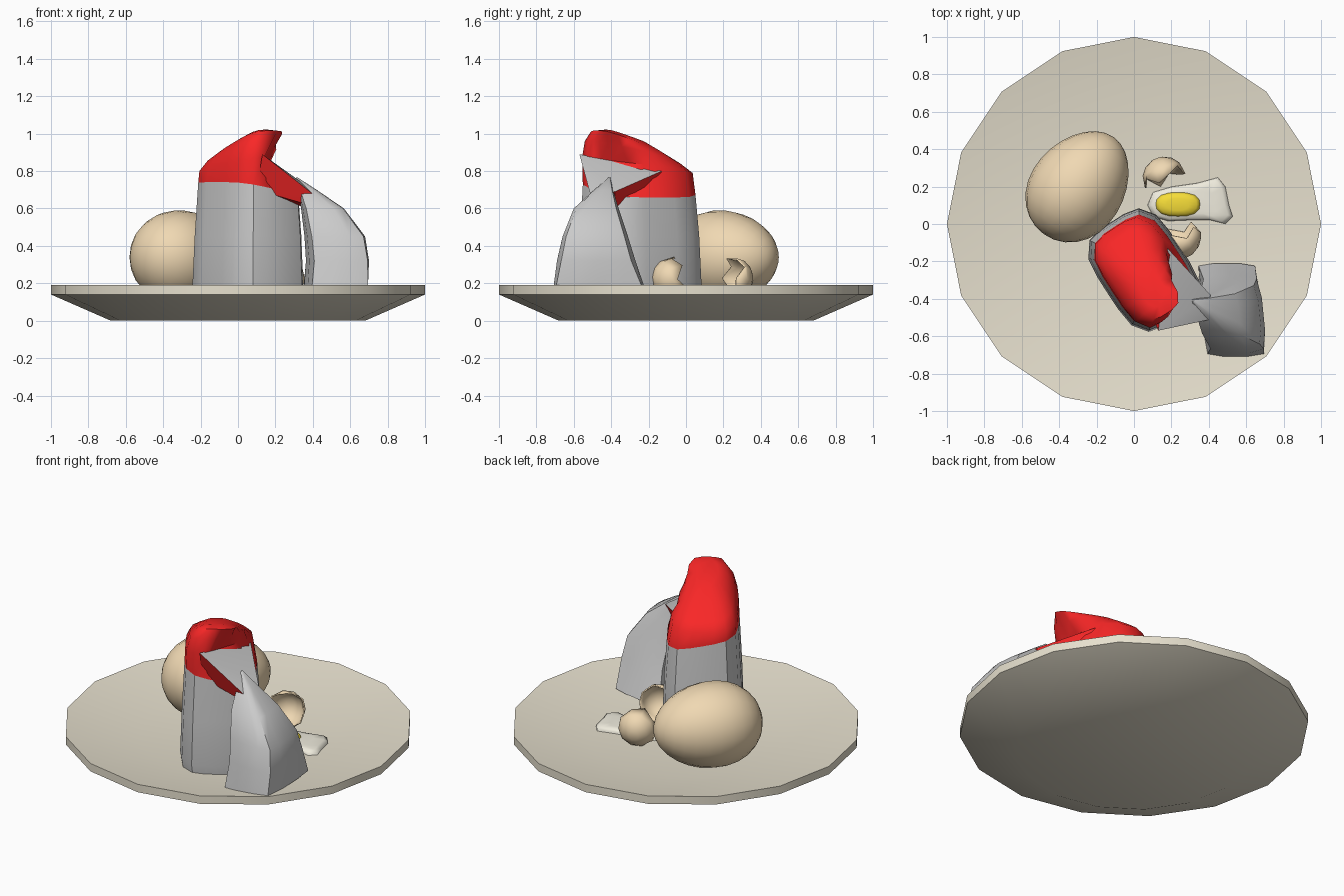
import bpy, bmesh
from math import sin, cos, pi, radians
from mathutils import Vector, Matrix

if "Cube" in bpy.data.objects:
    bpy.data.objects.remove(bpy.data.objects["Cube"])


def material(name, rgb):
    m = bpy.data.materials.new(name)
    m.diffuse_color = (*rgb, 1)
    m.use_nodes = True
    m.node_tree.nodes["Principled BSDF"].inputs["Base Color"].default_value = m.diffuse_color
    return m


STONE = material("stoneware", (0.80, 0.75, 0.62))
SHELL = material("eggshell", (0.87, 0.69, 0.45))
RED = material("red_paper", (0.95, 0.02, 0.02))
GREY = material("grey_paper", (0.8, 0.8, 0.8))
WHITE = material("egg_white", (0.87, 0.84, 0.73))
YOLK = material("yolk", (0.92, 0.72, 0.04))


def finish(bm, name, mats=(), angle=35):
    bmesh.ops.recalc_face_normals(bm, faces=bm.faces)
    me = bpy.data.meshes.new(name)
    bm.to_mesh(me)
    bm.free()
    for m in mats:
        me.materials.append(m)
    ob = bpy.data.objects.new(name, me)
    bpy.context.collection.objects.link(ob)
    bpy.ops.object.select_all(action='DESELECT')
    ob.select_set(True)
    bpy.context.view_layer.objects.active = ob
    bpy.ops.object.shade_smooth_by_angle(angle=radians(angle))
    return ob


def loft(rings, cap_start=True, cap_end=True):
    bm = bmesh.new()
    rows = [[bm.verts.new(p) for p in ring] for ring in rings]
    n = len(rows[0])
    for a, b in zip(rows, rows[1:]):
        for i in range(n):
            j = (i + 1) % n
            bm.faces.new((a[i], a[j], b[j], b[i]))
    if cap_start:
        bm.faces.new(rows[0][::-1])
    if cap_end:
        bm.faces.new(rows[-1])
    return bm


def superellipse(cx, cy, hx, hy, p, n):
    pts = []
    for i in range(n):
        t = 2 * pi * i / n
        c, s = cos(t), sin(t)
        k = (abs(c) ** p + abs(s) ** p) ** (-1 / p)
        pts.append((cx + hx * k * c, cy + hy * k * s))
    return pts


# Plate: sixteen-sided shallow dish
profile = [(0.68, 0), (1, 0.14), (1, 0.19), (0.575, 0.12)]
finish(loft([[(r * cos(i * pi / 8), r * sin(i * pi / 8), z) for i in range(16)]
             for r, z in profile]), "plate", [STONE])

# Whole egg: sphere stretched along its axis, blunter at the front-left end
bm = bmesh.new()
bmesh.ops.create_uvsphere(bm, u_segments=20, v_segments=14, radius=1)
for v in bm.verts:
    taper = 1 - 0.10 * v.co.z
    v.co = (v.co.x * 0.25 * taper, v.co.y * 0.25 * taper, v.co.z * 0.32)
bm.transform(Matrix.Translation((-0.295, 0.205, 0.34)) @ Matrix.Rotation(radians(54), 4, 'Z')
             @ Matrix.Rotation(radians(90), 4, 'Y'))
finish(bm, "whole_egg", [SHELL])

# Tall flour bag, drawn in a frame turned to its long direction (u) and width (v)
U, V = Vector((0.545, -0.839)), Vector((0.839, 0.545))


def bag_ring(cu, cv, hu, hv, z, su=0.0, sv=0.0, limit=9.0):
    ring = []
    for u, v in superellipse(cu, cv, hu, hv, 4, 20):
        over = max(0, 0.625 * u + 0.78 * v - limit)   # cut the corner at the mouth
        u, v = u - 0.625 * over, v - 0.78 * over
        q = U * u + V * v
        ring.append((q.x, q.y, z + su * (u - cu) + sv * (v - cv)))
    return ring


seam = bag_ring(0.24, -0.09, 0.285, 0.205, 0.70, 0, -0.2)
finish(loft([bag_ring(0.235, -0.09, 0.30, 0.22, 0.10),
             bag_ring(0.235, -0.09, 0.31, 0.23, 0.17),
             bag_ring(0.237, -0.09, 0.30, 0.22, 0.45), seam]), "tall_bag_body")
finish(loft([seam,
             bag_ring(0.245, -0.10, 0.285, 0.19, 0.83, 0.15, 0, 0.188),
             bag_ring(0.27, -0.11, 0.25, 0.155, 0.90, 0.25, 0, 0.23),
             bag_ring(0.295, -0.11, 0.20, 0.115, 0.95, 0.33, 0, 0.28),
             bag_ring(0.32, -0.11, 0.12, 0.06, 0.985, 0.3)]),
       "tall_bag_top", [RED], 50)

# Folded mouth of the tall bag: red sides with a grey upper face
bm = bmesh.new()
mouth = [bm.verts.new(p) for p in ((0.13, -0.57, 0.89), (0.18, -0.13, 0.80),
                                   (0.41, -0.38, 0.69), (0.41, -0.51, 0.67))]
for p in ((0.34, -0.49, 0.63), (0.34, -0.38, 0.61), (0.10, -0.50, 0.70), (0.15, -0.15, 0.68)):
    bm.verts.new(p)
bmesh.ops.convex_hull(bm, input=bm.verts[:])
for f in bm.faces:
    f.material_index = int(all(v in mouth for v in f.verts))
finish(bm, "tall_bag_mouth", [RED, GREY], 20)

# Small grey bag leaning against the tall one: z, x range, y range
rows = [(0.15, 0.36, 0.68, -0.71, -0.21), (0.32, 0.37, 0.69, -0.69, -0.27),
        (0.45, 0.36, 0.67, -0.66, -0.31), (0.60, 0.34, 0.56, -0.60, -0.36),
        (0.70, 0.325, 0.42, -0.49, -0.39), (0.765, 0.315, 0.325, -0.415, -0.405)]
rings = []
for k, (z, x0, x1, y0, y1) in enumerate(rows):
    pts = superellipse((x0 + x1) / 2, (y0 + y1) / 2, (x1 - x0) / 2, (y1 - y0) / 2,
                       12 if k == 0 else 6, 16)
    # skew the sides and follow the sloping plate at the base
    rings.append([(x - 0.1 * (y + 0.46), y,
                   z + (0.1 * (x - 0.52) - 0.05 * (y + 0.46) if k == 0 else 0)) for x, y in pts])
finish(loft(rings), "leaning_bag", angle=40)

# Spilled egg white: an irregular flat puddle
outline = [(0.07, 0.10), (0.10, 0.17), (0.20, 0.20), (0.34, 0.22), (0.45, 0.25), (0.49, 0.20),
           (0.51, 0.10), (0.53, 0.04), (0.49, 0.0), (0.41, 0.02), (0.30, 0.02), (0.18, 0.015),
           (0.10, 0.04)]
finish(loft([[(0.3 + (x - 0.3) * s, 0.11 + (y - 0.11) * s, z) for x, y in outline]
             for s, z in ((1, 0.11), (0.98, 0.13), (0.88, 0.143), (0.6, 0.147))]),
       "egg_white", [WHITE], 60)

# Yolk: flattened oblong dome
finish(loft([[(x, y, z) for x, y in superellipse(0.235, 0.105, 0.118 * s, 0.064 * s, 2.6, 16)]
             for s, z in ((1, 0.12), (1, 0.15), (0.85, 0.165), (0.5, 0.172))]),
       "yolk", [YOLK], 60)


# Broken shell halves: jagged bowls facing each other
def shell_half(name, centre, tilt, turn, jag):
    rings = []
    for a in (15, 40, 65, 90):
        r, z = 0.115 * sin(radians(a)), -0.11 * cos(radians(a))
        rings.append([(r * cos(i * pi / 5), r * sin(i * pi / 5),
                       z + (jag[i] if a == 90 else 0)) for i in range(10)])
    bm = loft(rings, cap_end=False)
    bm.transform(Matrix.Translation(centre) @ Matrix.Rotation(radians(turn), 4, 'Z')
                 @ Matrix.Rotation(radians(tilt), 4, 'X'))
    ob = finish(bm, name, [SHELL], 40)
    mod = ob.modifiers.new("thickness", 'SOLIDIFY')
    mod.thickness = 0.008


shell_half("back_shell_half", (0.16, 0.25, 0.225), 85, 20,
           [0.02, -0.03, 0.0, 0.03, -0.02, 0.02, -0.03, 0.03, -0.02, 0.01])
shell_half("front_shell_half", (0.245, -0.075, 0.225), -80, 25,
           [-0.02, 0.04, 0.0, 0.05, -0.01, 0.03, -0.02, 0.05, 0.0, 0.03])
